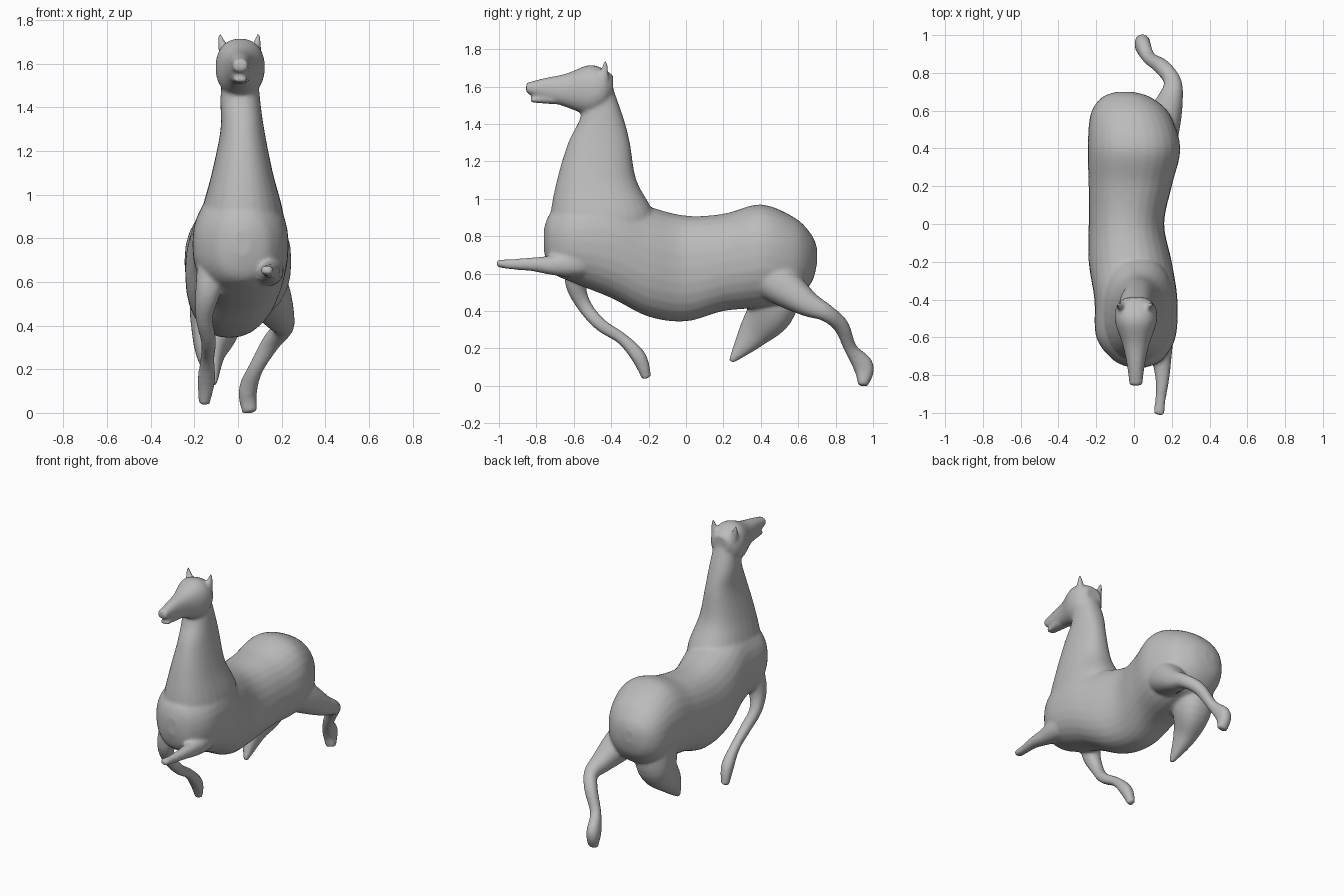
import bpy
import bmesh
from math import copysign, cos, sin, tau
from mathutils import Vector

cube = bpy.data.objects.get("Cube")
if cube:
    bpy.data.objects.remove(cube, do_unlink=True)

SIDES = 28
STEPS = 6
FULLNESS = .88
bm = bmesh.new()


def barrel(y, width, bottom, top, x=.01):
    """Upright section across the trunk or head."""
    return x, y, (bottom + top) / 2, width, (top - bottom) / 2


def collar(z, width, front, back, x=.02):
    """Level section across the neck."""
    return x, (front + back) / 2, z, width, (back - front) / 2


def joint(x, y, z, radius, depth=None):
    """Section across a limb, square to its path."""
    return x, y, z, radius, depth or radius


def blend(before, start, end, after, t):
    """Smooth curve from start to end, guided by its neighbours."""
    result = []
    for a, b, c, d in zip(before, start, end, after):
        leave, arrive = (c - a) / 2, (d - b) / 2
        ease = t * t * (3 - 2 * t)
        result.append(b + (c - b) * ease + leave * t * (1 - t) ** 2
                      - arrive * t * t * (1 - t))
    return result


def full(value):
    """Swell a circle's coordinate so sections are slightly squared."""
    return copysign(abs(value) ** FULLNESS, value)


def loft(*sections, axis=None):
    """Closed tube through the sections, facing the axis or the path."""
    padded = [sections[0], *sections, sections[-1]]
    path = [blend(*padded[i:i + 4], step / STEPS)
            for i in range(len(sections) - 1) for step in range(STEPS)]
    path.append(sections[-1])
    points = [Vector(section[:3]) for section in path]
    loops = []
    for i, (x, y, z, width, depth) in enumerate(path):
        following = points[min(i + 1, len(points) - 1)]
        heading = axis or (following - points[max(i - 1, 0)]).normalized()
        side = Vector((1, 0, 0))
        side = (side - heading * side.dot(heading)).normalized()
        up = heading.cross(side)
        angles = [tau * k / SIDES for k in range(SIDES)]
        loops.append([bm.verts.new(points[i] + side * width * full(cos(angle))
                                   + up * depth * full(sin(angle))) for angle in angles])
    for near, far in zip(loops, loops[1:]):
        for k in range(SIDES):
            bm.faces.new((near[k - 1], near[k], far[k], far[k - 1]))
    bm.faces.new(loops[0][::-1])
    bm.faces.new(loops[-1])


lengthwise = Vector((0, 1, 0))
upward = Vector((0, 0, 1))

# Chest, barrel and rump
loft(barrel(y=-.76, width=.04, bottom=.72, top=.84, x=.02),
     barrel(y=-.72, width=.13, bottom=.61, top=.93, x=.02),
     barrel(y=-.6, width=.21, bottom=.55, top=1),
     barrel(y=-.4, width=.22, bottom=.47, top=1.04),
     barrel(y=-.2, width=.22, bottom=.37, top=.96, x=-.02),
     barrel(y=0, width=.2, bottom=.345, top=.91, x=-.04),
     barrel(y=.2, width=.22, bottom=.4, top=.92, x=-.02),
     barrel(y=.4, width=.245, bottom=.42, top=.97, x=0),
     barrel(y=.58, width=.21, bottom=.46, top=.9, x=-.02),
     barrel(y=.67, width=.13, bottom=.55, top=.81, x=-.04),
     barrel(y=.7, width=.04, bottom=.65, top=.74, x=-.05),
     axis=lengthwise)

# Neck
loft(collar(z=.75, width=.18, front=-.7, back=-.25),
     collar(z=.9, width=.19, front=-.725, back=-.17),
     collar(z=1.1, width=.14, front=-.69, back=-.265),
     collar(z=1.3, width=.1, front=-.63, back=-.3),
     collar(z=1.45, width=.09, front=-.56, back=-.34, x=.01),
     collar(z=1.67, width=.07, front=-.53, back=-.42, x=.01),
     axis=upward)

# Skull and upper muzzle
loft(barrel(y=-.855, width=.035, bottom=1.565, top=1.62),
     barrel(y=-.76, width=.045, bottom=1.53, top=1.645),
     barrel(y=-.64, width=.07, bottom=1.49, top=1.67),
     barrel(y=-.52, width=.11, bottom=1.45, top=1.715),
     barrel(y=-.44, width=.105, bottom=1.48, top=1.695),
     barrel(y=-.39, width=.06, bottom=1.55, top=1.66),
     axis=lengthwise)

# Lower jaw
loft(barrel(y=-.83, width=.03, bottom=1.515, top=1.54),
     barrel(y=-.7, width=.045, bottom=1.505, top=1.56),
     axis=lengthwise)

# Ears
for side in (-1, 1):
    loft(joint(x=.01 + side * .07, y=-.44, z=1.64, radius=.03),
         joint(x=.005 + side * .09, y=-.43, z=1.74, radius=.008))

# Left foreleg, reaching forward
loft(joint(x=.1, y=-.42, z=.7, radius=.09),
     joint(x=.13, y=-.58, z=.66, radius=.08),
     joint(x=.145, y=-.7, z=.645, radius=.055),
     joint(x=.15, y=-.82, z=.65, radius=.037),
     joint(x=.14, y=-.93, z=.65, radius=.028),
     joint(x=.13, y=-1.01, z=.655, radius=.03, depth=.02))

# Right foreleg, folded back
loft(joint(x=-.1, y=-.55, z=.75, radius=.08),
     joint(x=-.135, y=-.59, z=.57, radius=.06),
     joint(x=-.155, y=-.55, z=.44, radius=.04),
     joint(x=-.135, y=-.46, z=.33, radius=.035),
     joint(x=-.14, y=-.34, z=.25, radius=.032),
     joint(x=-.145, y=-.25, z=.15, radius=.04),
     joint(x=-.155, y=-.21, z=.04, radius=.025))

# Left hind leg, kicked out behind
loft(joint(x=.07, y=.35, z=.65, radius=.13),
     joint(x=.14, y=.52, z=.53, radius=.105),
     joint(x=.19, y=.65, z=.44, radius=.07),
     joint(x=.205, y=.75, z=.39, radius=.047),
     joint(x=.15, y=.83, z=.32, radius=.042),
     joint(x=.08, y=.88, z=.2, radius=.035),
     joint(x=.045, y=.95, z=.1, radius=.042, depth=.055),
     joint(x=.055, y=.945, z=0, radius=.035, depth=.025))

# Right hind thigh, tapering to a blunt point
loft(joint(x=-.09, y=.46, z=.6, radius=.13, depth=.14),
     joint(x=-.1, y=.46, z=.42, radius=.12, depth=.13),
     joint(x=-.125, y=.36, z=.28, radius=.07, depth=.085),
     joint(x=-.11, y=.24, z=.13, radius=.015))

# Fuse the parts into a single smooth skin
bmesh.ops.recalc_face_normals(bm, faces=bm.faces)
mesh = bpy.data.meshes.new("horse_body")
bm.to_mesh(mesh)
bm.free()
body = bpy.data.objects.new("horse_body", mesh)
bpy.context.collection.objects.link(body)

grey = bpy.data.materials.new("plain_grey")
grey.use_nodes = True
color = (.5, .5, .5, 1)
grey.diffuse_color = color
grey.node_tree.nodes["Principled BSDF"].inputs["Base Color"].default_value = color
mesh.materials.append(grey)

skin = body.modifiers.new("skin", 'REMESH')
skin.mode = 'VOXEL'
skin.voxel_size = .01
skin.use_smooth_shade = True
relax = body.modifiers.new("relax", 'SMOOTH')
relax.factor = .5
relax.iterations = 10

bpy.context.view_layer.objects.active = body
body.select_set(True)
for modifier in (skin.name, relax.name):
    bpy.ops.object.modifier_apply(modifier=modifier)
